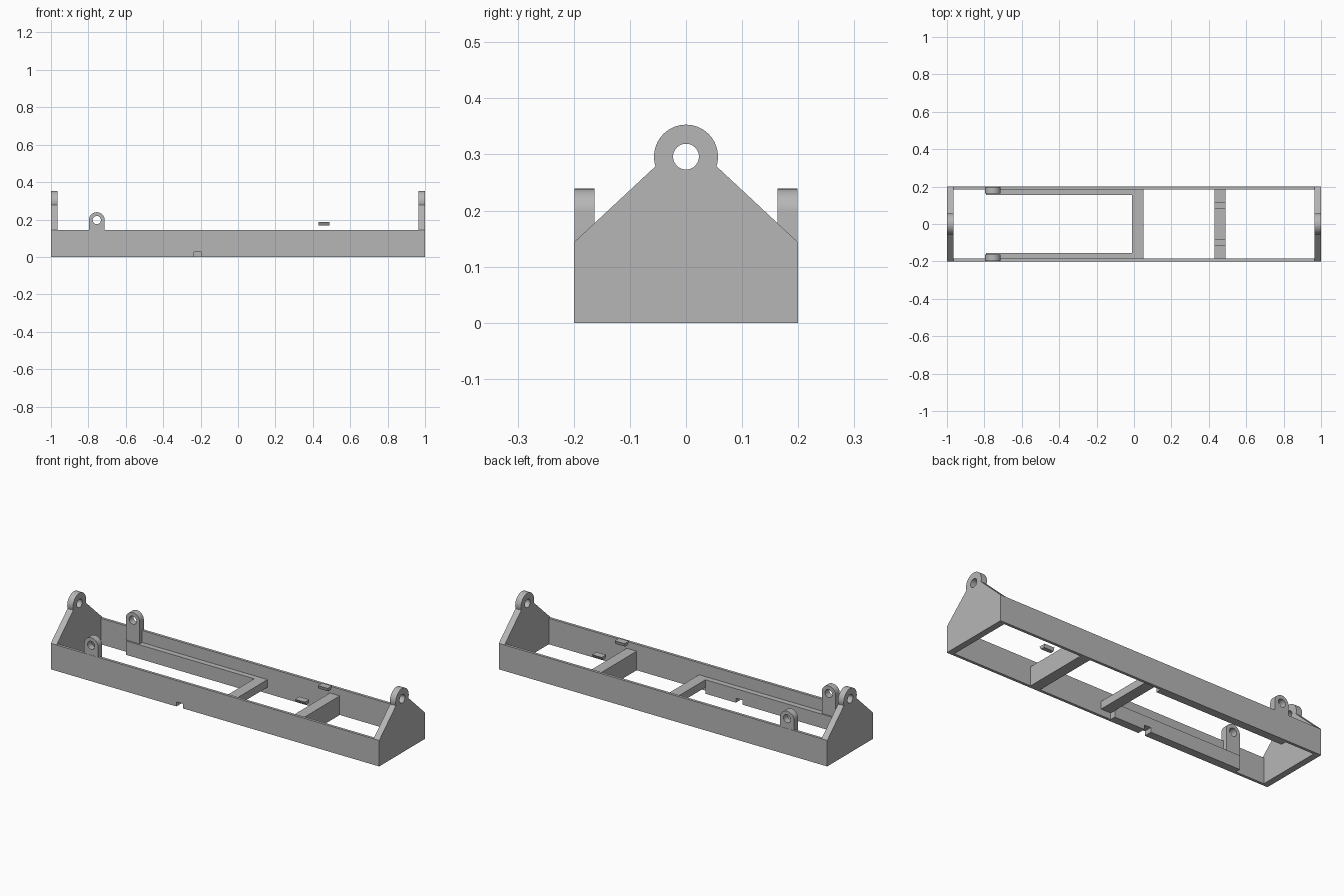
import bpy
import bmesh
from math import sin, cos, pi, radians, asin
from mathutils import Vector

cube = bpy.data.objects.get("Cube")
if cube:
    bpy.data.objects.remove(cube, do_unlink=True)

steel = bpy.data.materials.new("grey_steel")
steel.use_nodes = True
GREY = (0.47, 0.47, 0.47, 1)
steel.diffuse_color = GREY
steel.node_tree.nodes["Principled BSDF"].inputs["Base Color"].default_value = GREY


def arc(cu, cz, r, start, end, steps):
    """Points on an arc, angles in radians."""
    return [(cu + r * cos(start + (end - start) * i / steps),
             cz + r * sin(start + (end - start) * i / steps)) for i in range(steps + 1)]


def plate(name, outline, axis, low, high, hole=None):
    """Extrude a profile with an optional round hole along the x or y axis."""
    def place(u, z, depth):
        return Vector((depth, u, z)) if axis == "x" else Vector((u, depth, z))

    loops = [outline]
    if hole:
        loops.append(arc(*hole, 0, 2 * pi, 40)[:-1])
    bm = bmesh.new()
    edges = []
    for loop in loops:
        verts = [bm.verts.new(place(u, z, low)) for u, z in loop]
        edges += [bm.edges.new((v, verts[(i + 1) % len(verts)])) for i, v in enumerate(verts)]
    normal = (1, 0, 0) if axis == "x" else (0, 1, 0)
    bmesh.ops.triangle_fill(bm, edges=edges, use_beauty=True, normal=normal)
    ext = bmesh.ops.extrude_face_region(bm, geom=bm.faces[:], use_keep_orig=True)
    moved = [g for g in ext["geom"] if isinstance(g, bmesh.types.BMVert)]
    bmesh.ops.translate(bm, verts=moved, vec=place(0, 0, high - low))
    bmesh.ops.recalc_face_normals(bm, faces=bm.faces[:])
    mesh = bpy.data.meshes.new(name)
    bm.to_mesh(mesh)
    bm.free()
    mesh.materials.append(steel)
    obj = bpy.data.objects.new(name, mesh)
    bpy.context.collection.objects.link(obj)
    bpy.ops.object.select_all(action="DESELECT")
    obj.select_set(True)
    bpy.context.view_layer.objects.active = obj
    bpy.ops.object.shade_smooth_by_angle(angle=radians(30))
    return obj


def rect(u0, u1, z0, z1):
    return [(u0, z0), (u1, z0), (u1, z1), (u0, z1)]


def notched(u0, u1, top):
    """Rectangle with a small drain notch in its lower edge."""
    return [(u0, 0), (-0.235, 0), (-0.235, 0.025), (-0.195, 0.025),
            (-0.195, 0), (u1, 0), (u1, top), (u0, top)]


WALL = 0.143
RAIL = 0.077

# Gabled end plates with a lifting eye on top
eye_z, eye_r = 0.296, 0.057
neck = asin(-0.3)
end_outline = [(-0.2, 0), (0.2, 0), (0.2, WALL)]
end_outline += arc(0, eye_z, eye_r, neck, pi - neck, 40) + [(-0.2, WALL)]
for name, x0 in (("right_end_plate", -1), ("left_end_plate", 0.965)):
    plate(name, end_outline, "x", x0, x0 + 0.035, (0, eye_z, 0.023))

# Side walls, inner rails and pivot ears
ear_x, ear_z, ear_r = -0.755, 0.197, 0.042
ear_outline = [(ear_x - ear_r, RAIL), (ear_x + ear_r, RAIL)]
ear_outline += arc(ear_x, ear_z, ear_r, 0, pi, 28)
for side, s in (("front", -1), ("back", 1)):
    def span(a, b):
        return sorted((s * a, s * b))

    wall = notched(-0.965, 0.965, WALL) if s < 0 else rect(-0.965, 0.965, 0, WALL)
    rail = notched(-0.79, -0.01, RAIL) if s < 0 else rect(-0.79, -0.01, 0, RAIL)
    plate(side + "_wall", wall, "y", *span(0.185, 0.2))
    plate(side + "_rail", rail, "y", *span(0.155, 0.185))
    plate(side + "_pivot_ear", ear_outline, "y", *span(0.163, 0.199),
          (ear_x, ear_z, 0.022))
    # Small loose clip with tapered flanks, above the tall crossbar
    clip = [(s * 0.08, 0.186), (s * 0.085, 0.168), (s * 0.108, 0.168), (s * 0.118, 0.186)]
    plate(side + "_clip", clip, "x", 0.43, 0.49)

# Crossbars between the walls
plate("middle_crossbar", rect(-0.01, 0.05, 0.035, RAIL), "y", -0.185, 0.185)
plate("tall_crossbar", rect(0.43, 0.49, 0, 0.105), "y", -0.185, 0.185)
